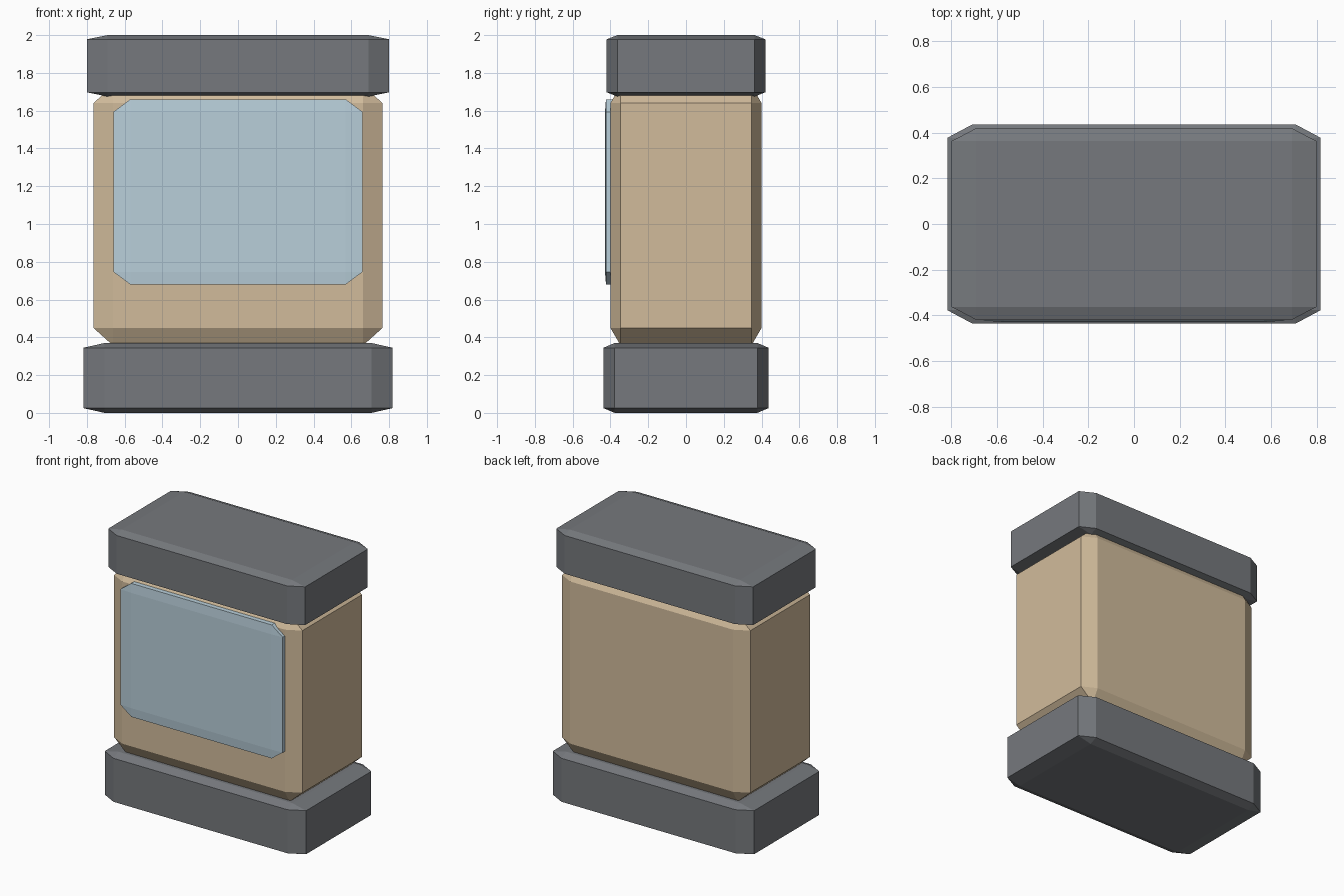
import bpy
import bmesh
from mathutils import Vector

cube = bpy.data.objects.get("Cube")
if cube:
    bpy.data.objects.remove(cube, do_unlink=True)


def make_material(name, rgb):
    mat = bpy.data.materials.new(name)
    mat.use_nodes = True
    color = (*rgb, 1)
    mat.diffuse_color = color
    mat.node_tree.nodes["Principled BSDF"].inputs["Base Color"].default_value = color
    return mat


def chamfered_block(name, low, high, mat, chamfer=0.068):
    """Unit cube with chamfered edges, stretched to fill the given bounds."""
    low, high = Vector(low), Vector(high)
    bm = bmesh.new()
    bmesh.ops.create_cube(bm, size=1)
    bmesh.ops.bevel(bm, geom=bm.edges[:], offset=chamfer, offset_type='OFFSET',
                    segments=1, profile=0.5, affect='EDGES')
    bmesh.ops.scale(bm, vec=high - low, verts=bm.verts[:])
    bmesh.ops.recalc_face_normals(bm, faces=bm.faces[:])
    mesh = bpy.data.meshes.new(name)
    bm.to_mesh(mesh)
    bm.free()
    mesh.materials.append(mat)
    obj = bpy.data.objects.new(name, mesh)
    obj.location = (low + high) / 2
    bpy.context.collection.objects.link(obj)
    return obj


grey = make_material("slate grey", (0.18, 0.19, 0.205))
tan = make_material("warm tan", (0.64, 0.50, 0.33))
blue = make_material("pale blue", (0.48, 0.62, 0.70))

# Base and cap slabs with the cabinet body between them
chamfered_block("base", (-0.818, -0.437, 0), (0.818, 0.437, 0.37), grey)
chamfered_block("body", (-0.765, -0.40, 0.356), (0.765, 0.40, 1.734), tan)
chamfered_block("cap", (-0.80, -0.42, 1.675), (0.80, 0.42, 2.0), grey)

# Display panel set into the front of the body
chamfered_block("front_panel", (-0.66, -0.429, 0.68), (0.66, -0.35, 1.66), blue)
